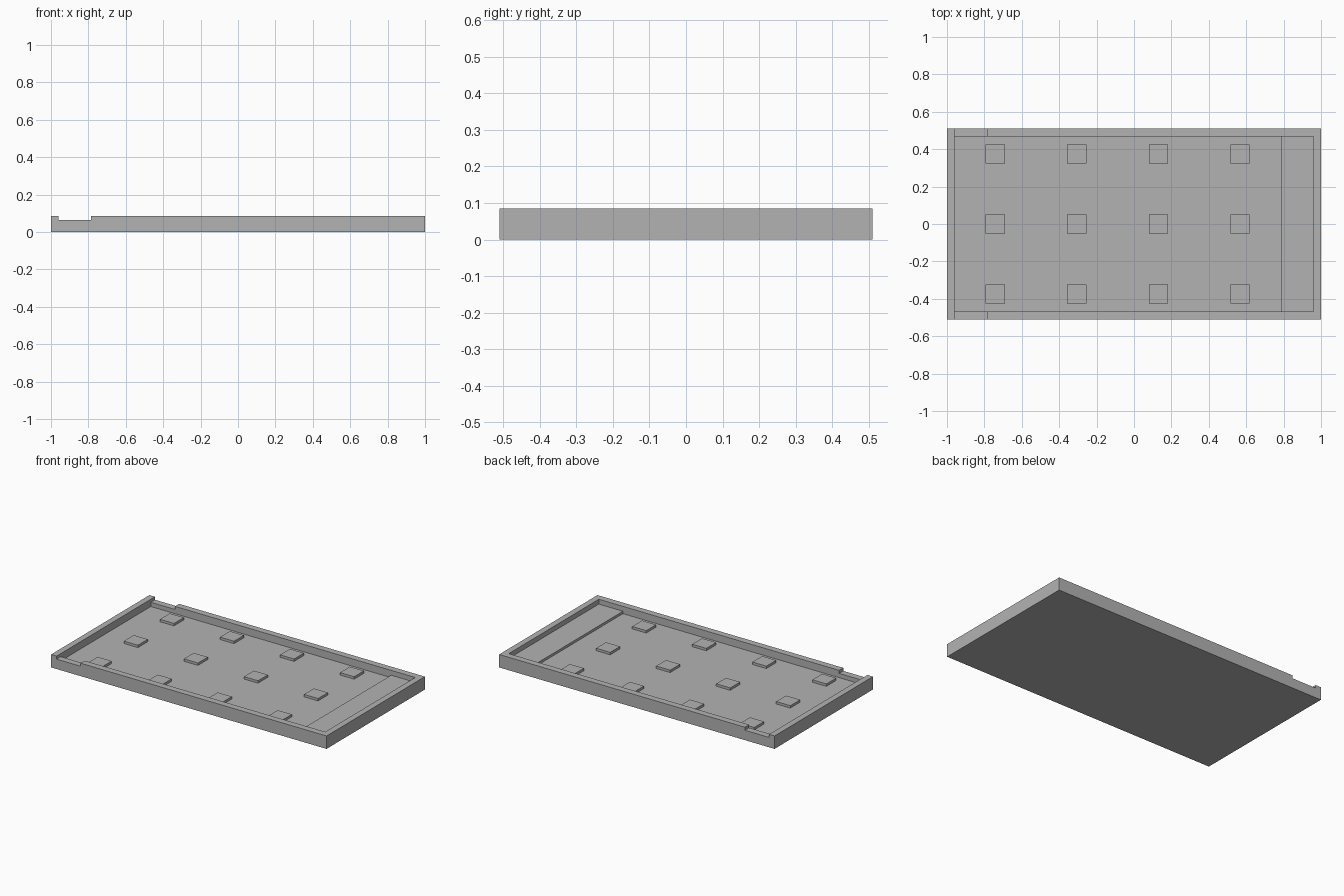
import bpy, bmesh

old = bpy.data.objects.get("Cube")
if old:
    bpy.data.objects.remove(old, do_unlink=True)

# Overall sizes
HX, HY, TOP = 1.0, 0.51, 0.085
IX, IY = 0.96, 0.467
FLOOR, RAISED, NOTCH = 0.037, 0.053, 0.065
STEP_X = 0.785

grey = bpy.data.materials.new("plain_grey")
grey.use_nodes = True
colour = (0.45, 0.45, 0.45, 1)
grey.diffuse_color = colour
grey.node_tree.nodes["Principled BSDF"].inputs["Base Color"].default_value = colour


def extrude_profile(name, profile, y0, y1):
    """Sweep a closed x-z outline from y0 to y1."""
    bm = bmesh.new()
    face = bm.faces.new([bm.verts.new((x, y0, z)) for x, z in profile])
    swept = bmesh.ops.extrude_face_region(bm, geom=[face])
    moved = [v for v in swept["geom"] if isinstance(v, bmesh.types.BMVert)]
    bmesh.ops.translate(bm, verts=moved, vec=(0, y1 - y0, 0))
    bmesh.ops.recalc_face_normals(bm, faces=bm.faces)
    mesh = bpy.data.meshes.new(name)
    bm.to_mesh(mesh)
    bm.free()
    mesh.materials.append(grey)
    obj = bpy.data.objects.new(name, mesh)
    bpy.context.collection.objects.link(obj)
    return obj


def box(name, x0, x1, y0, y1, z0, z1):
    return extrude_profile(name, [(x0, z0), (x1, z0), (x1, z1), (x0, z1)], y0, y1)


# Tray floor with its end walls and raised ledge, as one stepped section
section = [(-HX, 0), (HX, 0), (HX, TOP), (IX, TOP), (IX, RAISED),
           (STEP_X, RAISED), (STEP_X, FLOOR), (-IX, FLOOR), (-IX, TOP), (-HX, TOP)]
extrude_profile("tray_body", section, -IY, IY)

# Long walls, each with a shallow notch near one end
wall = [(-HX, 0), (HX, 0), (HX, TOP), (-STEP_X, TOP), (-STEP_X, NOTCH),
        (-IX, NOTCH), (-IX, TOP), (-HX, TOP)]
extrude_profile("front_wall", wall, -HY, -IY)
extrude_profile("back_wall", wall, IY, HY)

# Grid of square pads on the floor
for col in range(4):
    for row in range(3):
        cx = -0.742 + col * 0.436
        cy = (row - 1) * 0.374
        box(f"pad_{col + 1}_{row + 1}", cx - 0.051, cx + 0.051,
            cy - 0.051, cy + 0.051, FLOOR - 0.01, RAISED)
